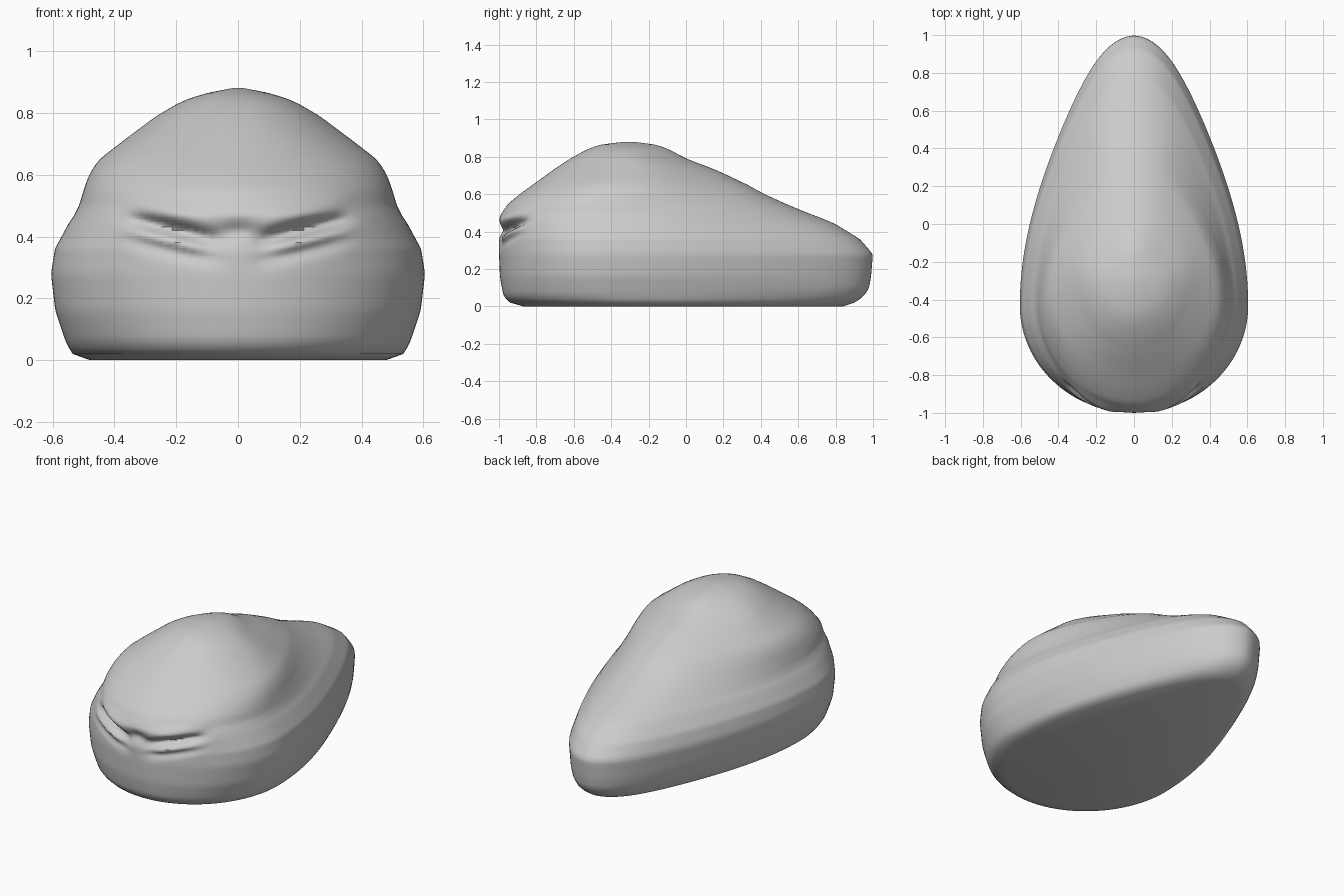
import bpy, bmesh
from math import sin, cos, pi, exp

if "Cube" in bpy.data.objects:
    bpy.data.objects.remove(bpy.data.objects["Cube"])

# Horizontal slice profile: z, front y, back y, half width
PROFILE = [
    (0.00, -0.87, 0.84, 0.48), (0.02, -0.94, 0.90, 0.535),
    (0.05, -0.975, 0.95, 0.555), (0.10, -0.985, 0.98, 0.572),
    (0.16, -0.995, 0.99, 0.592), (0.28, -1.0, 1.0, 0.606),
    (0.36, -1.0, 0.93, 0.593), (0.44, -1.0, 0.80, 0.55),
    (0.47, -1.0, 0.73, 0.53), (0.50, -0.985, 0.65, 0.515),
    (0.55, -0.95, 0.53, 0.50), (0.60, -0.89, 0.42, 0.483),
    (0.65, -0.82, 0.33, 0.45), (0.73, -0.71, 0.16, 0.345),
    (0.79, -0.62, 0.0, 0.265), (0.84, -0.53, -0.09, 0.18),
    (0.865, -0.46, -0.16, 0.10), (0.88, -0.33, -0.28, 0.02)]
SIDES = 128


def profile(z):
    for a, b in zip(PROFILE, PROFILE[1:]):
        if z <= b[0] + 1e-9:
            t = (z - a[0]) / (b[0] - a[0])
            return [p + (q - p) * t for p, q in zip(a[1:], b[1:])]
    return PROFILE[-1][1:]


def bump(d, width):
    return exp(-(d / width) ** 2)


def face_relief(x, z):
    """Inward depth of the slanted eyes, brow and nose bridge."""
    u = abs(x)
    line = 0.425 + 0.25 * (u - 0.215)
    span = exp(-((u - 0.215) / 0.135) ** 4)
    d = z - line
    eye = (0.055 * bump(d, 0.024) - 0.014 * bump(d + 0.04, 0.018)
           + 0.018 * bump(d + 0.072, 0.02) - 0.012 * bump(d - 0.055, 0.03))
    bridge = 0.03 * bump(u, 0.06) * bump(z - 0.415, 0.03)
    corner = 0.022 * bump(u - 0.09, 0.025) * bump(z - 0.365, 0.04)
    return eye * span + bridge + corner


def slice_points(z):
    front, back, w = profile(z)
    mid = front + (0.57 if z < 0.5 else 0.57 - 0.8 * (z - 0.5)) 
    mid = min(mid, front + 0.5 * (back - front))
    pts = []
    for i in range(SIDES):
        a = 2 * pi * i / SIDES
        s, c = sin(a), cos(a)
        if c >= 0:                       # rounded front
            x, y = w * s, mid - (mid - front) * c
            y += face_relief(x, z) * min(1, c * 2)
        else:                            # tapering back
            k = 2 * (1 - 0.43 * c * c)
            x = w * abs(s) ** k * (1 if s >= 0 else -1)
            y = mid - (back - mid) * c
        pts.append((x, y, z))
    return pts


# Body: stacked egg-shaped slices
levels = [0, 0.01] + [0.02 * i for i in range(1, 15)]
levels += [0.30 + 0.01 * i for i in range(25)]
levels += [0.55 + 0.02 * i for i in range(15)] + [0.845, 0.855, 0.865, 0.873, 0.88]
bm = bmesh.new()
rings = [[bm.verts.new(p) for p in slice_points(z)] for z in levels]
for lo, hi in zip(rings, rings[1:]):
    for i in range(SIDES):
        j = (i + 1) % SIDES
        bm.faces.new((lo[i], lo[j], hi[j], hi[i]))
bm.faces.new(rings[0][::-1])
bm.faces.new(rings[-1])
bmesh.ops.recalc_face_normals(bm, faces=bm.faces)
mesh = bpy.data.meshes.new("body")
bm.to_mesh(mesh)
bm.free()
body = bpy.data.objects.new("body", mesh)
bpy.context.collection.objects.link(body)

# Soften slice transitions, leaving the flat base in place
group = body.vertex_groups.new(name="soft")
group.add([v.index for v in mesh.vertices if 0.03 < v.co.z < 0.875], 1, 'REPLACE')
smooth = body.modifiers.new("soften", 'SMOOTH')
smooth.factor = 0.5
smooth.iterations = 3
smooth.vertex_group = "soft"

bpy.context.view_layer.objects.active = body
body.select_set(True)
bpy.ops.object.shade_smooth_by_angle(angle=1.0)
